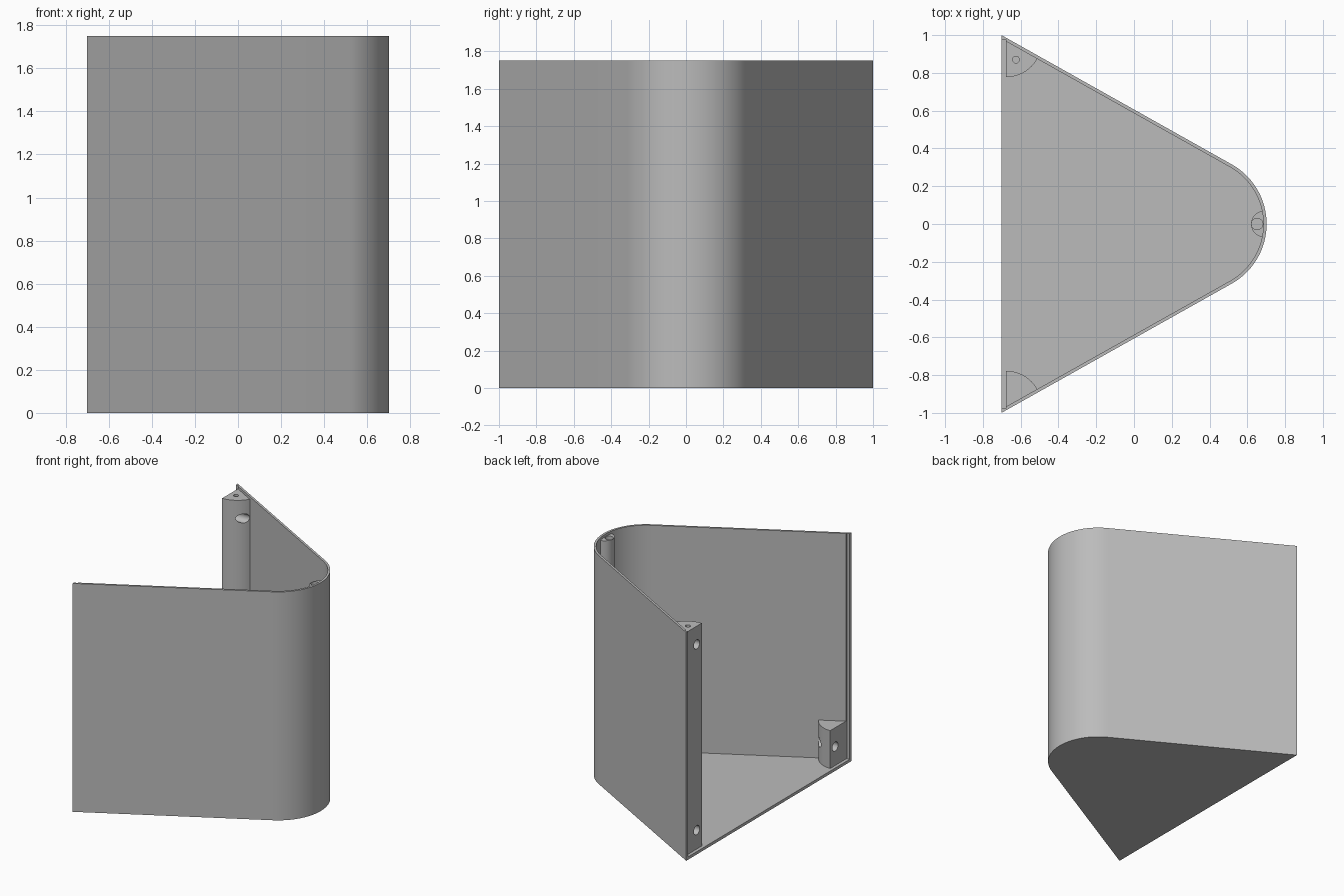
import bpy, bmesh
from math import sin, cos, radians, pi
from mathutils import Matrix

old = bpy.data.objects.get("Cube")
if old:
    bpy.data.objects.remove(old, do_unlink=True)

grey = bpy.data.materials.new("plain grey")
grey.use_nodes = True
grey.diffuse_color = (0.5, 0.5, 0.5, 1)
grey.node_tree.nodes["Principled BSDF"].inputs["Base Color"].default_value = (0.5, 0.5, 0.5, 1)

HALF, HEIGHT, WALL, FLOOR = 0.702, 1.75, 0.017, 0.022
TILT = radians(29.3)                      # slope of the straight walls
RADIUS = (cos(TILT) - 2 * HALF * sin(TILT)) / (1 - sin(TILT))
NOSE = HALF - RADIUS                      # centre of the rounded nose
BACK = -HALF + 0.024                      # depth of the panel rebate
POST_TOP = HEIGHT - 0.02


def arc(cx, cy, r, start, end, steps):
    return [(cx + r * cos(start + (end - start) * i / steps),
             cy + r * sin(start + (end - start) * i / steps)) for i in range(steps + 1)]


def prism(name, points, z0, z1):
    bm = bmesh.new()
    base = bm.faces.new([bm.verts.new((x, y, z0)) for x, y in points])
    ext = bmesh.ops.extrude_face_region(bm, geom=[base], use_keep_orig=True)
    top = [v for v in ext["geom"] if isinstance(v, bmesh.types.BMVert)]
    bmesh.ops.translate(bm, verts=top, vec=(0, 0, z1 - z0))
    bmesh.ops.recalc_face_normals(bm, faces=bm.faces)
    mesh = bpy.data.meshes.new(name)
    bm.to_mesh(mesh)
    bm.free()
    mesh.materials.append(grey)
    ob = bpy.data.objects.new(name, mesh)
    bpy.context.collection.objects.link(ob)
    return ob


def activate(ob):
    bpy.ops.object.select_all(action='DESELECT')
    ob.select_set(True)
    bpy.context.view_layer.objects.active = ob


def drill(ob, centre, r, length, along_x=False):
    mesh = bpy.data.meshes.new("drill")
    bm = bmesh.new()
    bmesh.ops.create_cone(bm, cap_ends=True, segments=32, radius1=r, radius2=r, depth=length)
    if along_x:
        bm.transform(Matrix.Rotation(pi / 2, 4, 'Y'))
    bm.transform(Matrix.Translation(centre))
    bm.to_mesh(mesh)
    bm.free()
    mesh.materials.append(grey)
    cutter = bpy.data.objects.new("drill", mesh)
    cutter.hide_render = True
    bpy.context.collection.objects.link(cutter)
    mod = ob.modifiers.new("hole", 'BOOLEAN')
    mod.operation, mod.solver, mod.object = 'DIFFERENCE', 'EXACT', cutter
    activate(ob)
    bpy.ops.object.modifier_apply(modifier=mod.name)
    bpy.data.objects.remove(cutter, do_unlink=True)


def smooth(ob):
    activate(ob)
    bpy.ops.object.shade_smooth_by_angle(angle=radians(30))


# Floor and curved wall, open at the -x side with a shallow rebate
sweep = pi / 2 - TILT
outer = [(-HALF, -1)] + arc(NOSE, 0, RADIUS, -sweep, sweep, 40) + [(-HALF, 1)]
inner_y = 1 - (BACK + HALF) * sin(TILT) / cos(TILT) - WALL / cos(TILT)
lip_y = 0.978
inner = ([(-HALF, lip_y), (BACK, lip_y), (BACK, inner_y)]
         + arc(NOSE, 0, RADIUS - WALL, sweep, -sweep, 40)
         + [(BACK, -inner_y), (BACK, -lip_y), (-HALF, -lip_y)])
smooth(prism("floor", outer, 0, FLOOR))
smooth(prism("wall", outer + inner, FLOOR, HEIGHT))

# Corner posts: a full-height one and a short one, both drilled through
HOLE_LOW, HOLE_HIGH = FLOOR + 0.145, POST_TOP - 0.14
for name, side, top, holes in (("tall_post", 1, POST_TOP, (HOLE_LOW, HOLE_HIGH)),
                               ("short_post", -1, FLOOR + 0.29, (HOLE_LOW,))):
    shape = [(BACK, inner_y)] + arc(BACK, inner_y, 0.19, -pi / 2, -TILT, 20)
    post = prism(name, [(x, side * y) for x, y in shape], FLOOR, top)
    for z in holes:
        drill(post, (-0.6, side * 0.838, z), 0.035, 0.5, along_x=True)
    if side > 0:
        drill(post, (-0.625, 0.87, top), 0.018, 0.2)
    smooth(post)

# Screw boss at the nose
boss = prism("nose_boss", arc(0.69, 0, 0.07, pi / 2, 3 * pi / 2, 24), FLOOR, POST_TOP)
drill(boss, (0.652, 0, HEIGHT / 2), 0.03, 2)
smooth(boss)
